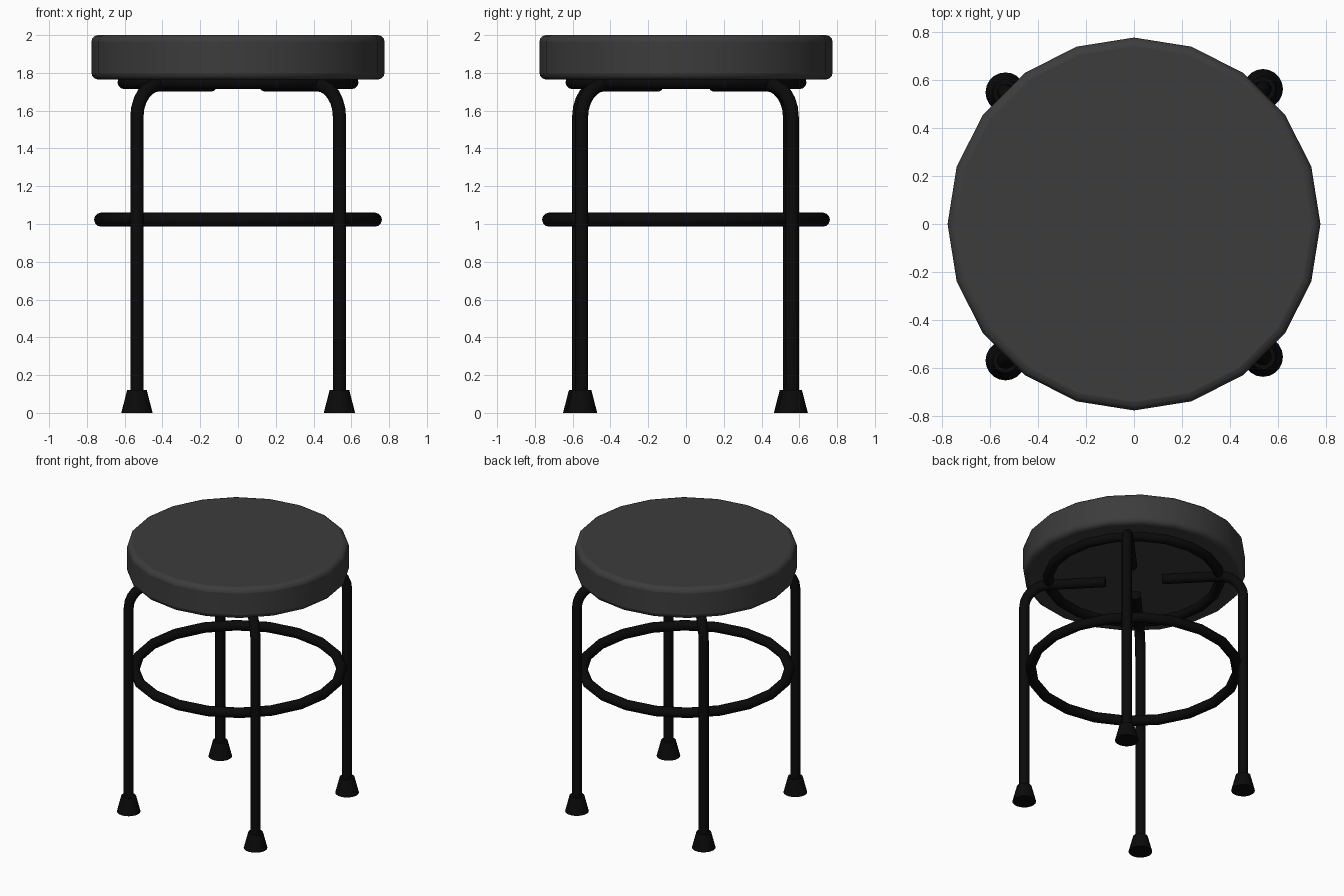
import bpy, bmesh, math
from mathutils import Vector

cube = bpy.data.objects.get("Cube")
if cube:
    bpy.data.objects.remove(cube)


def material(name, value):
    mat = bpy.data.materials.new(name)
    mat.use_nodes = True
    colour = (value, value, value, 1)
    mat.diffuse_color = colour
    bsdf = mat.node_tree.nodes["Principled BSDF"]
    bsdf.inputs["Base Color"].default_value = colour
    return mat


vinyl = material("charcoal vinyl", 0.045)
black = material("black metal", 0.003)


def finish(obj, name, mat, angle=40):
    obj.name = name
    obj.data.materials.append(mat)
    bpy.ops.object.select_all(action="DESELECT")
    obj.select_set(True)
    bpy.context.view_layer.objects.active = obj
    bpy.ops.object.shade_smooth_by_angle(angle=math.radians(angle))
    return obj


def ring(name, radius, z, tube, sides):
    bpy.ops.mesh.primitive_torus_add(location=(0, 0, z), major_radius=radius,
                                     minor_radius=tube, major_segments=sides,
                                     minor_segments=12)
    finish(bpy.context.object, name, black)


def sweep(name, path, radius, sides=12):
    # Round tube along a path lying in one vertical plane
    mesh = bpy.data.meshes.new(name)
    obj = bpy.data.objects.new(name, mesh)
    bpy.context.collection.objects.link(obj)
    bm = bmesh.new()
    across = (path[-1] - path[0]).cross(Vector((0, 0, 1))).normalized()
    loops = []
    for i, point in enumerate(path):
        along = (path[min(i + 1, len(path) - 1)] - path[max(i - 1, 0)]).normalized()
        up = across.cross(along)
        turns = [math.tau * k / sides for k in range(sides)]
        loops.append([bm.verts.new(point + radius * (across * math.cos(t) + up * math.sin(t)))
                      for t in turns])
    for a, b in zip(loops, loops[1:]):
        for k in range(sides):
            n = (k + 1) % sides
            bm.faces.new((a[k], a[n], b[n], b[k]))
    bm.faces.new(loops[0])
    bm.faces.new(loops[-1])
    bmesh.ops.recalc_face_normals(bm, faces=bm.faces)
    bm.to_mesh(mesh)
    bm.free()
    finish(obj, name, black)


# Padded seat with rounded rims
bpy.ops.mesh.primitive_cylinder_add(vertices=20, radius=0.776, depth=0.235,
                                    location=(0, 0, 1.8825))
seat = bpy.context.object
bevel = seat.modifiers.new("rounded rim", "BEVEL")
bevel.width = 0.035
bevel.segments = 3
bevel.limit_method = "ANGLE"
bevel.angle_limit = math.radians(45)
finish(seat, "seat", vinyl)

# Ring under the seat and foot rest ring
ring("seat_support_ring", 0.602, 1.75, 0.036, 20)
ring("foot_rest_ring", 0.725, 1.023, 0.037, 20)

# Bent legs with flared rubber feet
BEND, TOP, INNER = 0.17, 1.738, 0.2
legs = {"front_left": (0.537, -0.553), "front_right": (-0.535, -0.568),
        "back_left": (0.537, 0.562), "back_right": (-0.535, 0.548)}
for side, (x, y) in legs.items():
    base = Vector((x, y, 0))
    inward = -base.normalized()
    path = [base + Vector((0, 0, 0.05))]
    for k in range(7):
        t = math.radians(15 * k)
        path.append(base + inward * BEND * (1 - math.cos(t))
                    + Vector((0, 0, TOP - BEND + BEND * math.sin(t))))
    path.append(-inward * INNER + Vector((0, 0, TOP)))
    sweep(side + "_leg", path, 0.036)
    bpy.ops.mesh.primitive_cone_add(vertices=20, radius1=0.083, radius2=0.052,
                                    depth=0.12, location=(x, y, 0.06))
    finish(bpy.context.object, side + "_foot", black)
